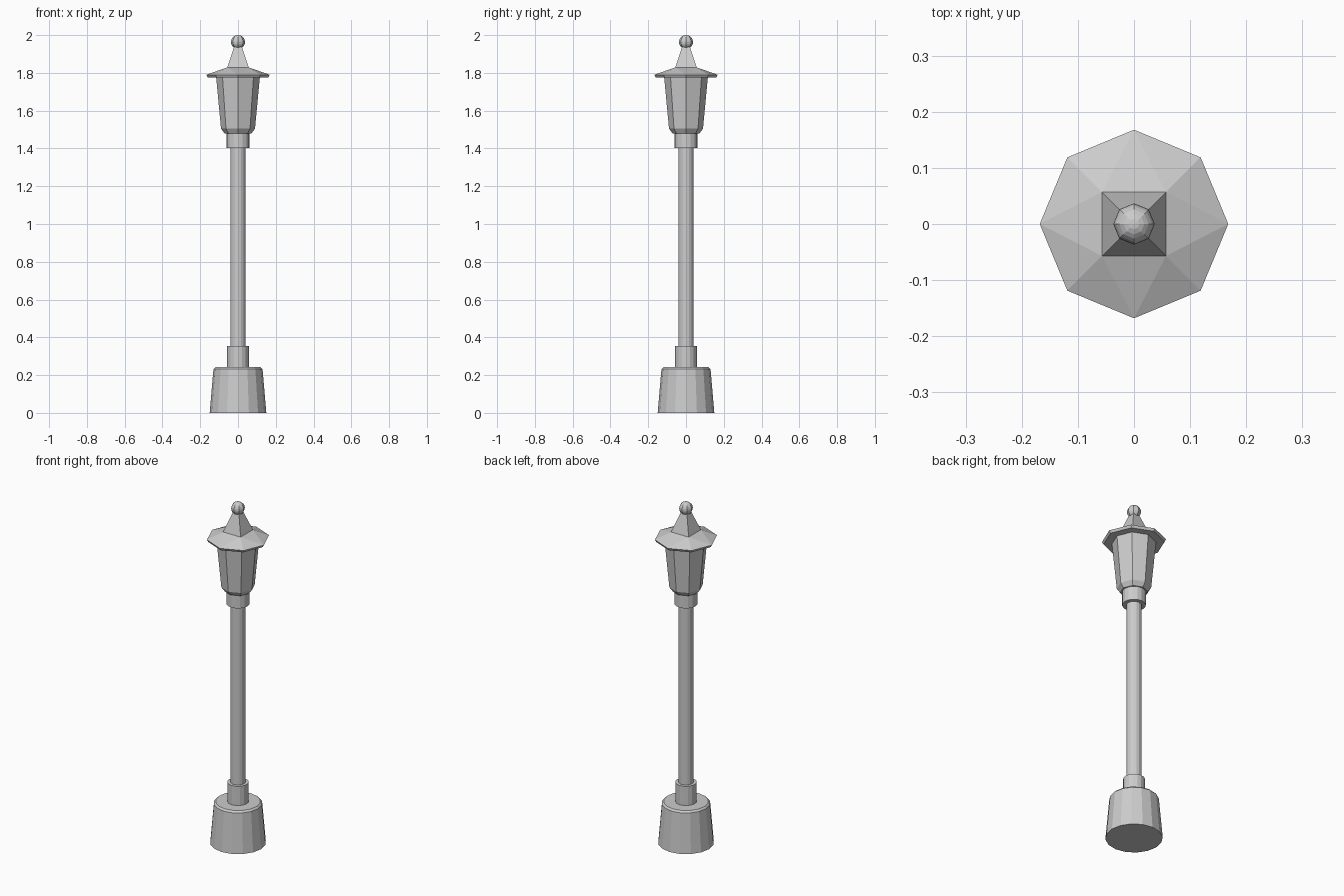
import bpy, bmesh
from math import cos, sin, pi

if "Cube" in bpy.data.objects:
    bpy.data.objects.remove(bpy.data.objects["Cube"])


def make_object(name, bm):
    bmesh.ops.recalc_face_normals(bm, faces=bm.faces)
    mesh = bpy.data.meshes.new(name)
    bm.to_mesh(mesh)
    bm.free()
    ob = bpy.data.objects.new(name, mesh)
    bpy.context.collection.objects.link(ob)
    return ob


def ring(bm, radius, z, sides, turn=0.0):
    return [bm.verts.new((radius * cos(turn + 2 * pi * i / sides),
                          radius * sin(turn + 2 * pi * i / sides), z))
            for i in range(sides)]


def lathe(name, profile, sides, turn=0.0):
    """Closed solid from (radius, z) pairs, bottom to top."""
    bm = bmesh.new()
    rings = [ring(bm, r, z, sides, turn) for r, z in profile]
    for a, b in zip(rings, rings[1:]):
        for i in range(sides):
            j = (i + 1) % sides
            bm.faces.new((a[i], a[j], b[j], b[i]))
    bm.faces.new(rings[0][::-1])
    bm.faces.new(rings[-1])
    return make_object(name, bm)


# Pedestal, pole and collars
lathe("base", [(0.15, 0), (0.13, 0.232), (0.12, 0.242)], 16)
lathe("lower_collar", [(0.057, 0.24), (0.057, 0.355)], 16)
lathe("pole", [(0.04, 0.35), (0.04, 1.41)], 16)
lathe("upper_collar", [(0.062, 1.402), (0.062, 1.485)], 16)

# Octagonal lantern body with chamfered foot
lathe("lantern", [(0.072, 1.48), (0.09, 1.505), (0.116, 1.78)], 8)

# Roof: octagonal brim rising to a square top
bm = bmesh.new()
ring(bm, 0.16, 1.776, 8)
ring(bm, 0.168, 1.79, 8)
ring(bm, 0.057 * 2 ** 0.5, 1.829, 4, pi / 4)
bmesh.ops.convex_hull(bm, input=bm.verts)
make_object("roof", bm)

# Square spire
lathe("spire", [(0.057 * 2 ** 0.5, 1.829), (0.018 * 2 ** 0.5, 1.945)], 4, pi / 4)

# Ball finial
bm = bmesh.new()
bmesh.ops.create_uvsphere(bm, u_segments=8, v_segments=12, radius=0.037)
bmesh.ops.translate(bm, verts=bm.verts, vec=(0, 0, 1.963))
make_object("finial", bm)
